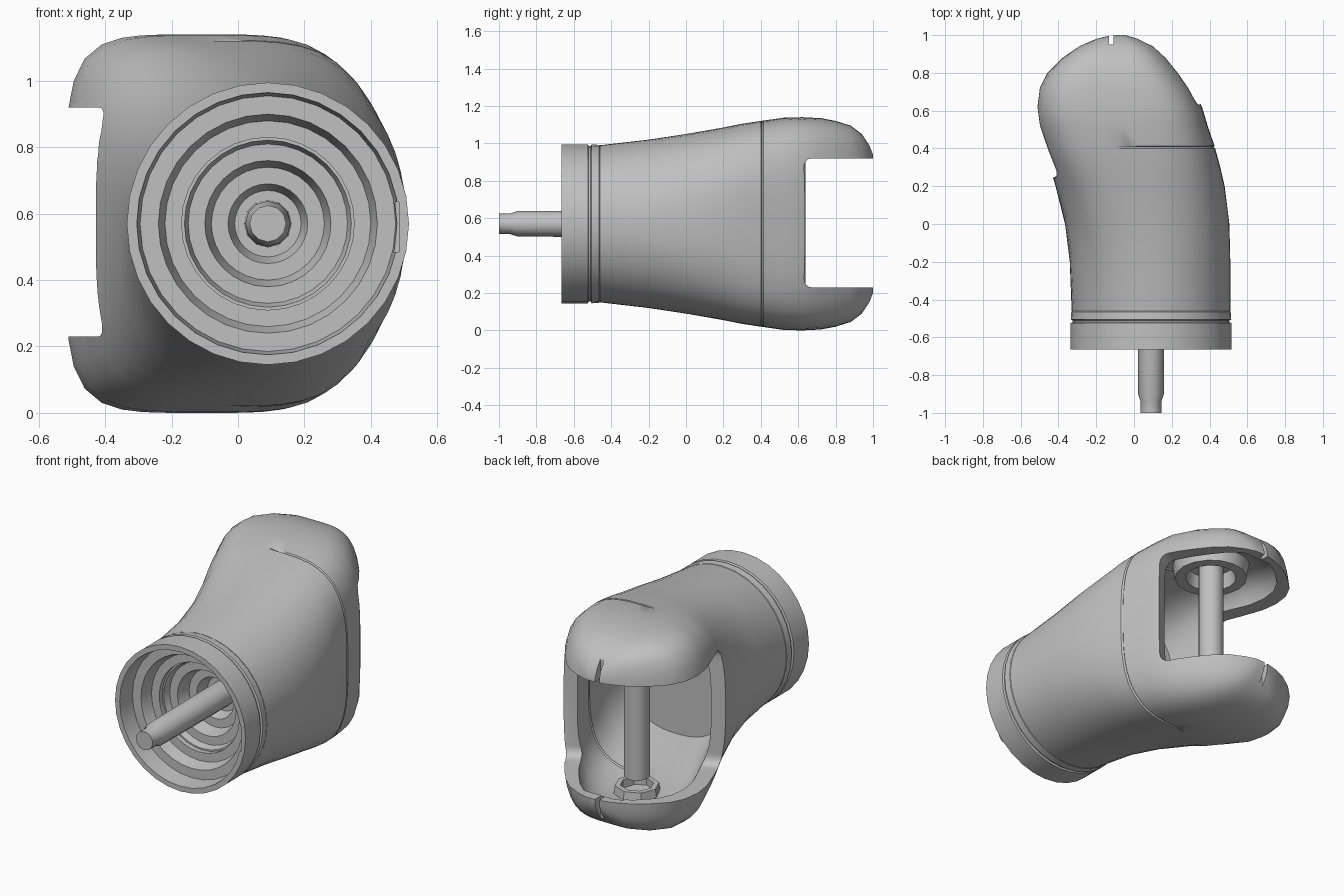
import bpy
import bmesh
from math import cos, sin, pi, radians

old = bpy.data.objects.get("Cube")
if old:
    bpy.data.objects.remove(old, do_unlink=True)

MID = 0.57                     # height of the long axis
FRONT_X = 0.09                 # sideways position of the front axis
PIN_X, PIN_Y = -0.08, 0.57     # plan position of the joint pin

grey = bpy.data.materials.new("plain grey")
grey.use_nodes = True
grey.diffuse_color = (0.53, 0.53, 0.53, 1)
grey.node_tree.nodes["Principled BSDF"].inputs["Base Color"].default_value = grey.diffuse_color


def finish(name, bm):
    """Turn faces outward and make the object."""
    bmesh.ops.recalc_face_normals(bm, faces=bm.faces)
    if bm.calc_volume(signed=True) < 0:
        bmesh.ops.reverse_faces(bm, faces=bm.faces)
    mesh = bpy.data.meshes.new(name)
    bm.to_mesh(mesh)
    bm.free()
    mesh.materials.append(grey)
    obj = bpy.data.objects.new(name, mesh)
    bpy.context.collection.objects.link(obj)
    return obj


def loft(name, rings, wrap=False):
    """Skin a list of point rings; wrap joins the last ring to the first."""
    bm = bmesh.new()
    loops = [[bm.verts.new(p) for p in ring] for ring in rings]
    count = len(loops[0])
    pairs = list(zip(loops, loops[1:]))
    if wrap:
        pairs.append((loops[-1], loops[0]))
    else:
        bm.faces.new(loops[0])
        bm.faces.new(loops[-1])
    for a, b in pairs:
        for i in range(count):
            j = (i + 1) % count
            bm.faces.new((a[i], a[j], b[j], b[i]))
    return finish(name, bm)


def lathe(name, profile, upright=False, sides=32, wrap=False):
    """Turn (radius, position) pairs about the pin axis or the front axis."""
    rings = []
    for r, pos in profile:
        ring = []
        for i in range(sides):
            u, v = r * cos(2 * pi * i / sides), r * sin(2 * pi * i / sides)
            ring.append((PIN_X + u, PIN_Y + v, pos) if upright
                        else (FRONT_X + u, pos, MID + v))
        rings.append(ring)
    return loft(name, rings, wrap)


def box(name, center, size, angle=0, bevel=0):
    bm = bmesh.new()
    bmesh.ops.create_cube(bm, size=1)
    bmesh.ops.scale(bm, vec=size, verts=bm.verts)
    if bevel:
        bmesh.ops.bevel(bm, geom=bm.edges[:], offset=bevel, segments=4,
                        profile=0.5, affect='EDGES')
    obj = finish(name, bm)
    obj.location, obj.rotation_euler.z = center, angle
    return obj


def cut(target, cutter):
    cutter.hide_render = True
    mod = target.modifiers.new("cut", 'BOOLEAN')
    mod.operation, mod.solver, mod.object = 'DIFFERENCE', 'EXACT', cutter
    bpy.context.view_layer.update()
    bpy.context.view_layer.objects.active = target
    bpy.ops.object.modifier_apply(modifier=mod.name)
    bpy.data.objects.remove(cutter, do_unlink=True)


# Shell stations: y, right edge, left edge, half height, squareness
SEAM_Y = 0.407
STATIONS = [
    (-0.46, -0.33, 0.51, 0.42, 2), (-0.2, -0.34, 0.51, 0.45, 2.1),
    (0, -0.365, 0.505, 0.48, 2.3), (0.2, -0.415, 0.48, 0.515, 2.6),
    (0.3, -0.445, 0.457, 0.535, 2.9),
    (0.4, -0.473, 0.43, 0.55, 3.2), (SEAM_Y, -0.475, 0.428, 0.551, 3.2),
    (0.414, -0.477, 0.426, 0.552, 3.2), (0.52, -0.507, 0.39, 0.567, 3.5),
    (0.62, -0.518, 0.36, 0.57, 3.7), (0.72, -0.505, 0.305, 0.565, 3.7),
    (0.8, -0.465, 0.25, 0.55, 3.7), (0.88, -0.385, 0.185, 0.525, 3.7),
    (0.94, -0.3, 0.12, 0.48, 3.7), (0.98, -0.21, 0.04, 0.42, 3.7),
    (1, -0.13, -0.03, 0.37, 3.7)]


def section(y, x0, x1, h, n, side=0, rise=0, count=56):
    """Rounded outline, squarer on the open side, dented along the seam."""
    cx, w, h = (x0 + x1) / 2, (x1 - x0) / 2 - side, h - rise
    ring = []
    for i in range(count):
        c, s = cos(2 * pi * i / count), sin(2 * pi * i / count)
        power = n if c > 0 else n + 0.8 * (n - 2)
        k = (abs(c) ** power + abs(s) ** power) ** (-1 / power)
        if y == SEAM_Y and c > 0:
            k *= 0.985
        ring.append((cx + w * c * k, y, MID + h * s * k))
    return ring


shell = loft("limb_shell", [section(*s) for s in STATIONS])

# Hollow joint cavity and the slanted fork opening
cut(shell, loft("cavity", [section(*s, side=0.08, rise=0.1)
                           for s in STATIONS if 0 <= s[0] < 0.95]))
cut(shell, box("fork_opening", (-0.03 - 0.447, 0.445 + 0.894, 0.575),
               (3, 2, 0.69), radians(26.6), 0.05))
# Small split in the tips of the fork
cut(shell, box("tip_split", (-0.12, 1, MID), (0.025, 0.1, 2)))

# Stepped funnel in the front
cut(shell, lathe("funnel", [
    (0.385, -0.8), (0.385, -0.56), (0.33, -0.56), (0.31, -0.49),
    (0.26, -0.49), (0.24, -0.42), (0.19, -0.42), (0.17, -0.34),
    (0.12, -0.34), (0.1, -0.27)]))

# Front collar, with a groove where it meets the shell
collar = lathe("front_collar", [
    (0.425, -0.665), (0.425, -0.525), (0.415, -0.52), (0.415, -0.51),
    (0.425, -0.505), (0.422, -0.465), (0.413, -0.455), (0.26, -0.455),
    (0.26, -0.49), (0.31, -0.49), (0.33, -0.56), (0.385, -0.56),
    (0.395, -0.665)], wrap=True)
cut(collar, box("collar_notch", (0.455, -0.65, 0.56), (0.06, 0.1, 0.15)))

# Front drive shaft with a faceted tip
shaft = lathe("front_shaft", [
    (0.072, -0.25), (0.068, -0.9), (0.055, -0.94), (0.055, -1)], sides=12)

# Joint pin with its upper and lower sockets
pin = lathe("joint_pin", [(0.07, 0.2), (0.07, 1.06)], True, 16)
upper = lathe("upper_socket", [
    (0.22, 1.06), (0.2, 0.95), (0.14, 0.95), (0.12, 1.06)], True, 16, True)
lower = lathe("lower_socket", [
    (0.13, 0.08), (0.12, 0.15), (0.09, 0.15), (0.09, 0.08)], True, 8, True)

bpy.ops.object.select_all(action='DESELECT')
for part in (shell, collar, shaft, pin, upper, lower):
    part.select_set(True)
bpy.context.view_layer.objects.active = shell
bpy.ops.object.shade_smooth_by_angle(angle=radians(32))
